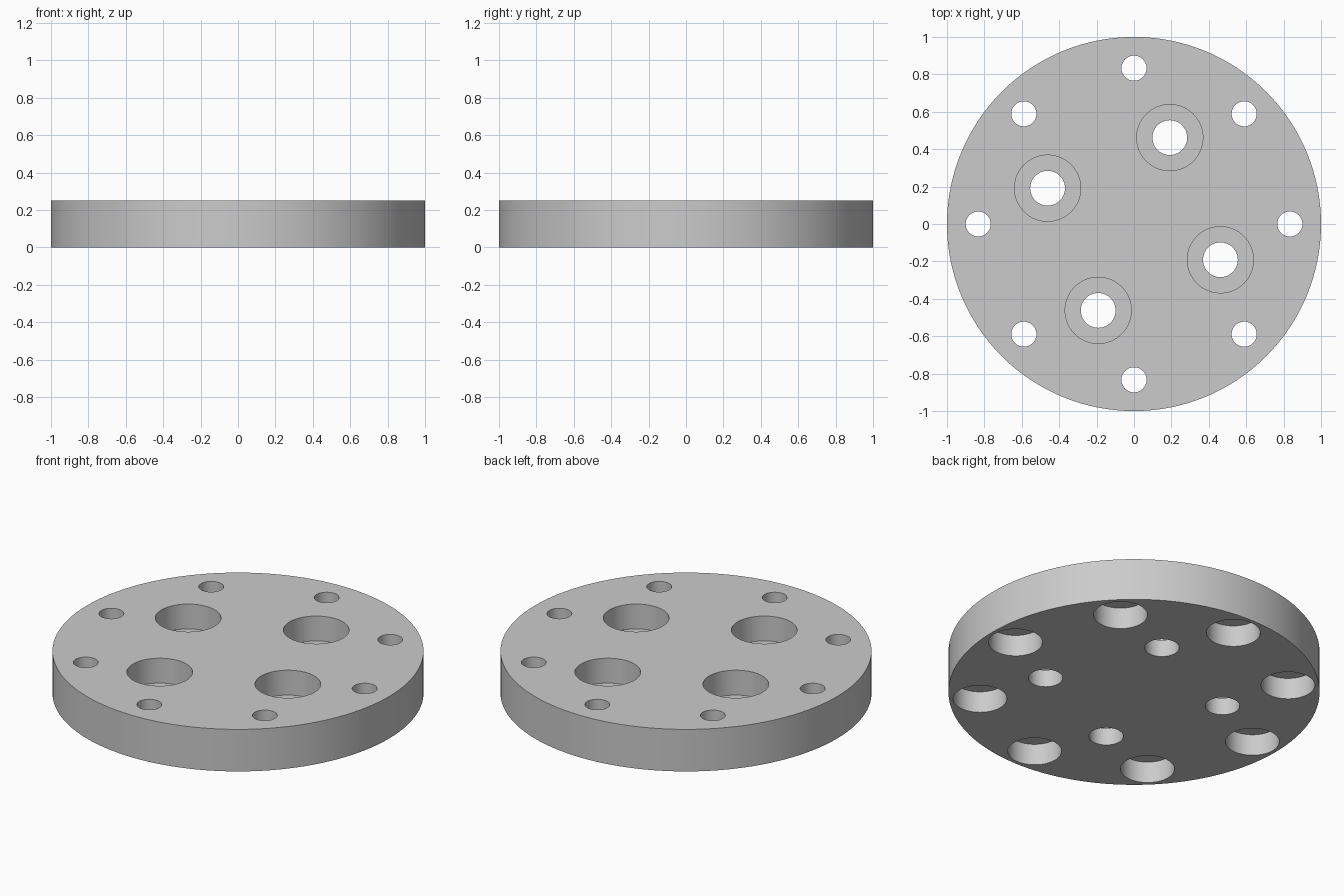
import bpy
import bmesh
from math import cos, sin, pi, radians

THICKNESS = 0.25
OVER = 0.05  # how far cutters poke out of the plate

if "Cube" in bpy.data.objects:
    bpy.data.objects.remove(bpy.data.objects["Cube"])

steel = bpy.data.materials.new("plain grey metal")
steel.use_nodes = True
grey = (0.6, 0.6, 0.6, 1)
steel.diffuse_color = grey
steel.node_tree.nodes["Principled BSDF"].inputs["Base Color"].default_value = grey


def add_lathe(bm, profile, x=0, y=0, sides=64):
    """Closed solid of revolution from (radius, z) points listed bottom to top."""
    rings = [[bm.verts.new((x + r * cos(2 * pi * i / sides),
                            y + r * sin(2 * pi * i / sides), z))
              for i in range(sides)] for r, z in profile]
    for low, high in zip(rings, rings[1:]):
        for i in range(sides):
            j = (i + 1) % sides
            bm.faces.new((low[i], low[j], high[j], high[i]))
    bm.faces.new(rings[0][::-1])
    bm.faces.new(rings[-1])


def make_object(name, bm):
    mesh = bpy.data.meshes.new(name)
    bm.to_mesh(mesh)
    bm.free()
    mesh.materials.append(steel)
    obj = bpy.data.objects.new(name, mesh)
    bpy.context.collection.objects.link(obj)
    return obj


# Round plate
bm = bmesh.new()
add_lathe(bm, [(1, 0), (1, THICKNESS)], sides=128)
plate = make_object("flange_plate", bm)

bm = bmesh.new()
# Rim bolt holes, counterbored from below
step = 0.127
for k in range(8):
    a = radians(45 * k)
    add_lathe(bm, [(0.145, -OVER), (0.145, step), (0.067, step),
                   (0.067, THICKNESS + OVER)], 0.833 * cos(a), 0.833 * sin(a))
# Inner bolt holes, counterbored from above
step = THICKNESS - 0.148
for k in range(4):
    a = radians(67.5 + 90 * k)
    add_lathe(bm, [(0.093, -OVER), (0.093, step), (0.177, step),
                   (0.177, THICKNESS + OVER)], 0.5 * cos(a), 0.5 * sin(a))
cutter = make_object("hole_cutter", bm)
cutter.hide_render = True

# Drill the plate, then drop the cutter
drill = plate.modifiers.new("drill", "BOOLEAN")
drill.operation = "DIFFERENCE"
drill.solver = "EXACT"
drill.object = cutter
bpy.ops.object.select_all(action="DESELECT")
plate.select_set(True)
bpy.context.view_layer.objects.active = plate
bpy.ops.object.modifier_apply(modifier=drill.name)
bpy.data.objects.remove(cutter)
bpy.ops.object.shade_smooth_by_angle(angle=radians(30))
